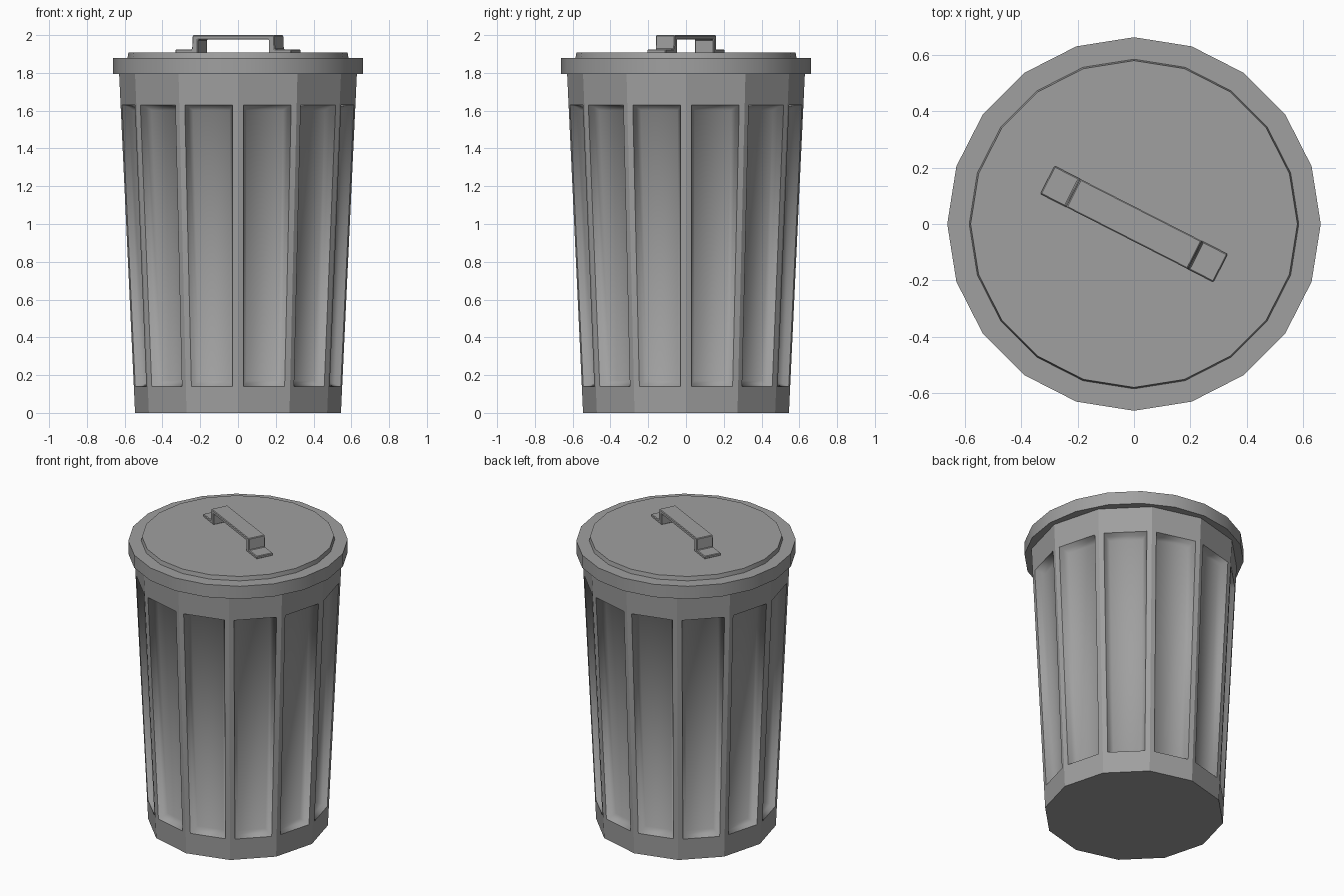
import bpy, bmesh
from math import cos, sin, pi, radians

default = bpy.data.objects.get("Cube")
if default:
    bpy.data.objects.remove(default, do_unlink=True)

grey = bpy.data.materials.new("grey metal")
grey.use_nodes = True
colour = (0.35, 0.35, 0.35, 1)
grey.diffuse_color = colour
grey.node_tree.nodes["Principled BSDF"].inputs["Base Color"].default_value = colour


def add_object(name, bm):
    bmesh.ops.recalc_face_normals(bm, faces=bm.faces[:])
    mesh = bpy.data.meshes.new(name)
    bm.to_mesh(mesh)
    bm.free()
    mesh.materials.append(grey)
    obj = bpy.data.objects.new(name, mesh)
    bpy.context.collection.objects.link(obj)
    return obj


def loft(bm, sides, profile):
    """Stack closed rings of (radius, z); return the side faces per level."""
    rings = [[bm.verts.new((r * cos(2 * pi * i / sides), r * sin(2 * pi * i / sides), z))
              for i in range(sides)] for r, z in profile]
    levels = []
    for low, high in zip(rings, rings[1:]):
        levels.append([bm.faces.new((low[i], low[(i + 1) % sides], high[(i + 1) % sides], high[i]))
                       for i in range(sides)])
    bm.faces.new(rings[0][::-1])
    bm.faces.new(rings[-1])
    return levels


# Tapered twelve-sided can with a recessed panel in every side
def can_radius(z):
    return 0.545 + 0.047 * z


bm = bmesh.new()
panels = loft(bm, 12, [(can_radius(z), z) for z in (0, 0.11, 1.66, 1.85)])[1]
bm.normal_update()
bmesh.ops.inset_individual(bm, faces=panels, thickness=0.03, use_even_offset=True)
rims = {e for f in panels for e in f.edges}
walls = []
for thickness, depth in ((0.012, -0.03), (0.018, -0.022)):
    bm.normal_update()
    ring = bmesh.ops.inset_individual(bm, faces=panels, thickness=thickness, depth=depth,
                                      use_even_offset=True)
    walls += ring["faces"]
    if depth == -0.03:
        rims = {e for f in ring["faces"] for e in f.edges
                if any(n not in ring["faces"] and n not in panels for n in e.link_faces)}
        for e in rims:
            e.smooth = False
for f in panels + walls:
    f.smooth = True
add_object("can_body", bm)

# Twenty-sided lid: overhanging rim with a raised disc
bm = bmesh.new()
loft(bm, 20, [(0.663, 1.795), (0.663, 1.88), (0.585, 1.88), (0.58, 1.907)])
lid = add_object("lid", bm)
bpy.ops.object.select_all(action="DESELECT")
lid.select_set(True)
bpy.context.view_layer.objects.active = lid
bpy.ops.object.shade_smooth_by_angle(angle=radians(30))

# Strap handle: half profile mirrored, then extruded across its width
half = [(0.21, 1.905), (0.345, 1.905), (0.345, 1.924), (0.246, 1.924), (0.242, 2.0)]
inner = [(0.21, 1.976)]
outline = half + [(-u, z) for u, z in reversed(half)] + [(-u, z) for u, z in inner] + inner
bm = bmesh.new()
face = bm.faces.new([bm.verts.new((u, -0.056, z)) for u, z in outline])
extruded = bmesh.ops.extrude_face_region(bm, geom=[face])
bmesh.ops.translate(bm, vec=(0, 0.112, 0),
                    verts=[v for v in extruded["geom"] if isinstance(v, bmesh.types.BMVert)])
handle = add_object("lid_handle", bm)
handle.rotation_euler.z = radians(-27)
bevel = handle.modifiers.new("softened edges", "BEVEL")
bevel.width = 0.004
bevel.segments = 1
